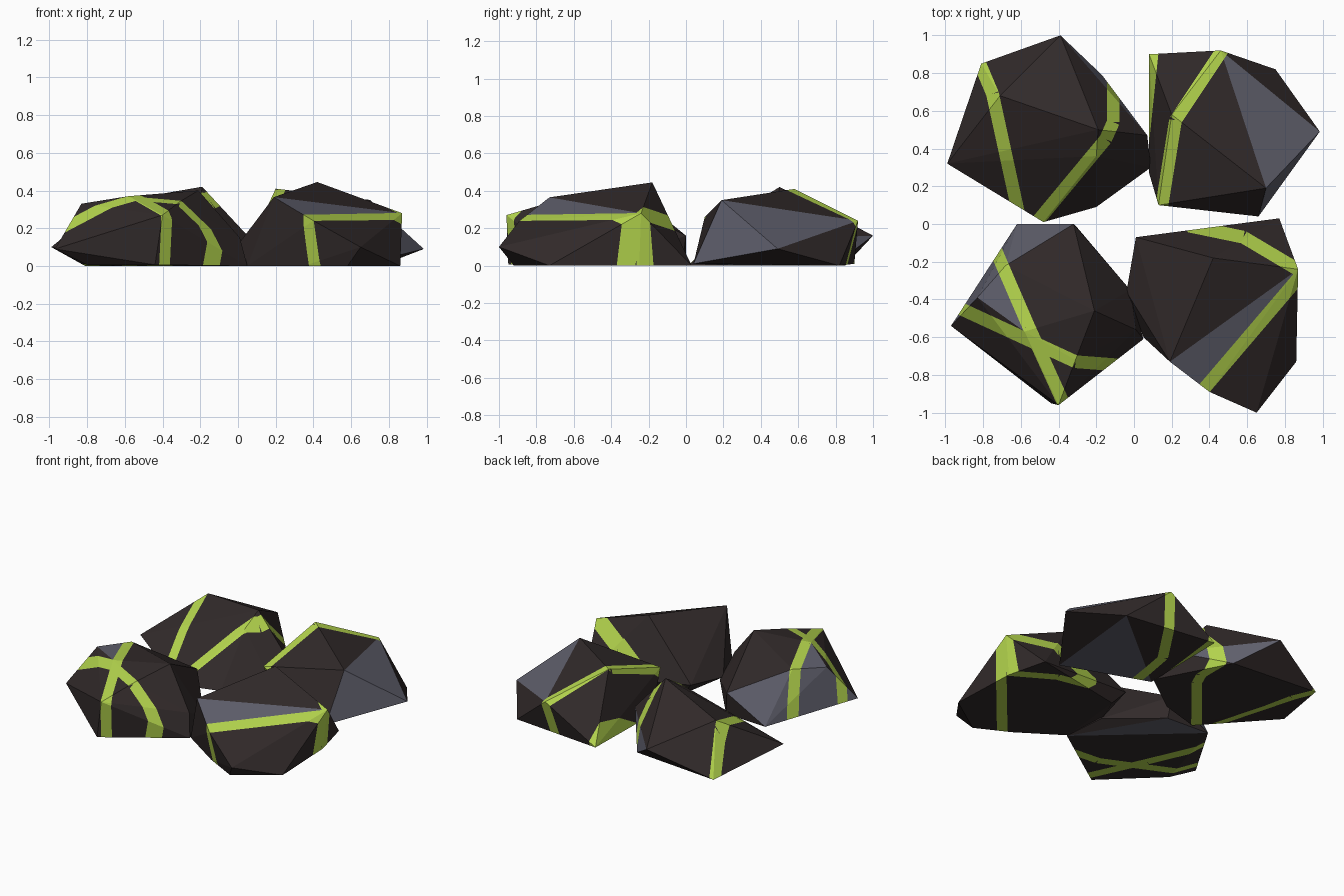
import bpy
import bmesh
from mathutils import Vector

cube = bpy.data.objects.get("Cube")
if cube:
    bpy.data.objects.remove(cube, do_unlink=True)


def material(name, color):
    mat = bpy.data.materials.new(name)
    mat.use_nodes = True
    mat.diffuse_color = (*color, 1)
    bsdf = mat.node_tree.nodes["Principled BSDF"]
    bsdf.inputs["Base Color"].default_value = (*color, 1)
    bsdf.inputs["Roughness"].default_value = 0.9
    return mat


MATERIALS = [
    material("dark_brown_stone", (0.031, 0.023, 0.023)),
    material("slate_stone", (0.115, 0.115, 0.15)),
    material("lime_vein", (0.46, 0.67, 0.075)),
]
STONE, SLATE, LIME = range(3)


def paint_band(bm, start, end, half=0.034):
    """Cut a straight vertical band through the rock and colour it lime."""
    a, b = Vector((*start, 0)), Vector((*end, 0))
    along = (b - a).normalized()
    side = Vector((-along.y, along.x, 0))
    for point, normal in ((a + side * half, side), (a - side * half, side),
                          (a, along), (b, along)):
        bmesh.ops.bisect_plane(bm, geom=bm.verts[:] + bm.edges[:] + bm.faces[:],
                               dist=1e-5, plane_co=point, plane_no=normal)
    length = (b - a).length
    for face in bm.faces:
        offset = face.calc_center_median() - a
        if abs(offset.dot(side)) < half and 0 < offset.dot(along) < length:
            face.material_index = LIME


def rock(name, corners, slate_spots, veins):
    """Convex faceted rock, with slate facets and lime veins."""
    bm = bmesh.new()
    for corner in corners:
        bm.verts.new(corner)
    hull = bmesh.ops.convex_hull(bm, input=bm.verts[:])
    loose = {g for key in ("geom_interior", "geom_unused") for g in hull[key]
             if isinstance(g, bmesh.types.BMVert)}
    bmesh.ops.delete(bm, geom=list(loose), context="VERTS")
    for spot in slate_spots:
        facet = min(bm.faces, key=lambda f: (f.calc_center_median() - Vector(spot)).length)
        facet.material_index = SLATE
    for path in veins:
        for start, end in zip(path, path[1:]):
            paint_band(bm, start, end)
    bmesh.ops.dissolve_limit(bm, angle_limit=0.002, verts=bm.verts[:],
                             edges=bm.edges[:], delimit={"MATERIAL"})
    bmesh.ops.recalc_face_normals(bm, faces=bm.faces[:])
    mesh = bpy.data.meshes.new(name)
    bm.to_mesh(mesh)
    bm.free()
    for mat in MATERIALS:
        mesh.materials.append(mat)
    bpy.context.collection.objects.link(bpy.data.objects.new(name, mesh))


rock("back_right_rock",
     [(-.39, 1, .16), (-.81, .85, 0), (-.99, .32, .1), (-.48, .01, 0), (-.2, .09, 0),
      (.09, .3, 0), (.07, .47, .14), (-.17, .79, 0), (-.19, .5, .42), (-.71, .68, .33),
      (-.2, .36, .335)],
     [(-.25, .76, .19)],
     [[(-.83, .88), (-.75, .69), (-.6, 0)],
      [(-.54, -.02), (-.15, .45), (-.11, .54), (-.11, .82)]])

rock("back_left_rock",
     [(.08, .9, .01), (.46, .92, .24), (.75, .82, 0), (.985, .49, .09), (.66, .04, .01),
      (.13, .1, .26), (.08, .27, 0), (.2, .58, .41), (.7, .19, .35)],
     [(.71, .53, .23), (.78, .24, .15), (.5, .38, 0)],
     [[(.5, .97), (.22, .55), (.145, .08)],
      [(.1, .95), (.045, .42)]])

rock("front_right_rock",
     [(-.97, -.54, .09), (-.83, -.39, .33), (-.68, -.22, .34), (-.62, 0, 0), (-.32, 0, .16),
      (-.02, -.35, .04), (.01, -.56, .15), (.05, -.61, 0), (-.4, -.96, .27),
      (-.44, -.95, .006), (-.21, -.46, .4), (-.31, -.72, .34), (-.58, -.57, .37),
      (-.8, -.6, .006), (-.3, -.02, 0)],
     [(-.54, -.07, .17), (-.7, -.39, .35), (-.71, -.2, .22), (-.8, -.31, .14),
      (-.29, -.21, 0)],
     [[(-.75, -.1), (-.56, -.54), (-.36, -.98)],
      [(-.96, -.43), (-.31, -.73), (-.05, -.75)]])

rock("front_left_rock",
     [(.01, -.07, .1), (.1, -.1, 0), (.77, .03, 0), (.87, -.24, .28), (.86, -.73, 0),
      (.65, -1, .1), (.4, -.89, .24), (.19, -.73, .365), (.42, -.18, .445),
      (-.04, -.36, .06), (.05, -.6, 0), (.35, -.8, 0), (.84, -.25, 0), (.58, -.92, 0)],
     [(.49, -.62, .295)],
     [[(.34, -.91), (.92, -.23)],
      [(.29, -.01), (.58, -.07), (.9, -.26)]])
